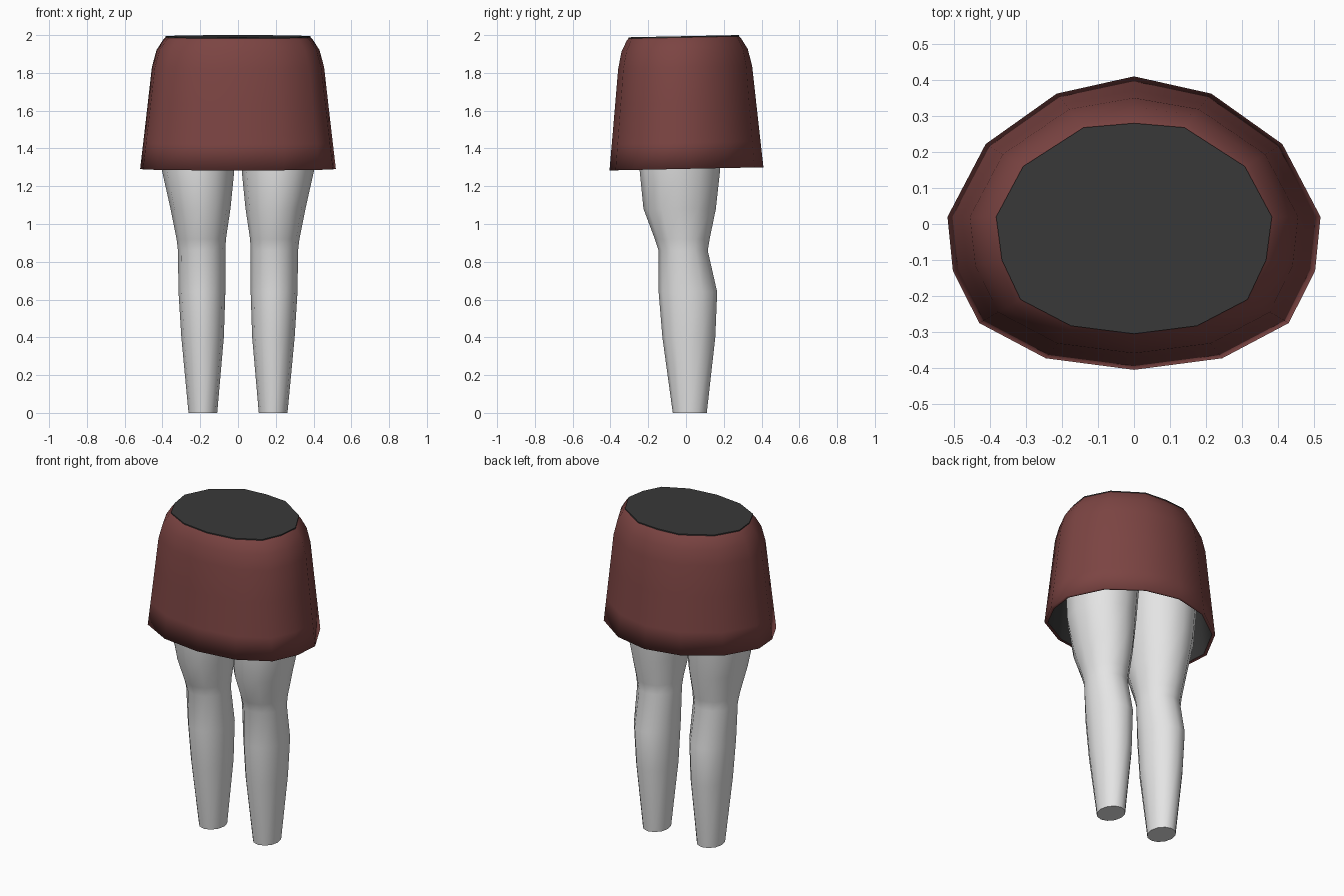
import bpy, bmesh, math

if "Cube" in bpy.data.objects:
    bpy.data.objects.remove(bpy.data.objects["Cube"])


def material(name, rgb):
    m = bpy.data.materials.new(name)
    m.diffuse_color = (*rgb, 1)
    m.use_nodes = True
    m.node_tree.nodes["Principled BSDF"].inputs["Base Color"].default_value = m.diffuse_color
    return m


RED = material("dark_red_cloth", (0.20, 0.058, 0.055))
DARK = material("charcoal", (0.04, 0.04, 0.04))
PALE = material("pale_grey", (0.78, 0.78, 0.78))


def loft(name, rings, mat, caps=(False, False), smooth=True, inward=False):
    """Skin equal-sized counter-clockwise rings listed from bottom to top."""
    bm = bmesh.new()
    rows = [[bm.verts.new(p) for p in ring] for ring in rings]
    n = len(rows[0])
    for low, high in zip(rows, rows[1:]):
        for i in range(n):
            j = (i + 1) % n
            f = bm.faces.new((low[i], low[j], high[j], high[i]))
            f.smooth = smooth
    if caps[0]:
        bm.faces.new(rows[0][::-1])
    if caps[1]:
        bm.faces.new(rows[-1])
    if caps[0] or caps[1]:
        for e in bm.edges:
            if len(e.link_faces) == 2 and any(len(f.verts) > 4 for f in e.link_faces):
                e.smooth = False
    if inward:
        bmesh.ops.reverse_faces(bm, faces=bm.faces[:])
    mesh = bpy.data.meshes.new(name)
    bm.to_mesh(mesh)
    bm.free()
    mesh.materials.append(mat)
    ob = bpy.data.objects.new(name, mesh)
    bpy.context.collection.objects.link(ob)
    return ob


# Right halves of the waist and hem outlines, front to back
WAIST = [(0, -.305), (.175, -.283), (.315, -.21), (.367, -.10),
         (.383, .02), (.308, .16), (.14, .268), (0, .28)]
HEM = [(0, -.405), (.245, -.373), (.43, -.275), (.503, -.13),
       (.518, .02), (.412, .222), (.215, .362), (0, .41)]


def skirt_ring(t, z, scale=1.0):
    """Outline blended from waist (0) to hem (1), slightly higher at the back."""
    half = [(a[0] + (b[0] - a[0]) * t, a[1] + (b[1] - a[1]) * t)
            for a, b in zip(WAIST, HEM)]
    full = half + [(-x, y) for x, y in half[-2:0:-1]]
    return [(x * scale, y * scale, z + 0.02 * y) for x, y in full]


# Skirt shell with a thin turned-in hem
PROFILE = [(1, 1.292), (.88, 1.43), (.70, 1.64), (.54, 1.83),
           (.36, 1.92), (.10, 1.975), (0, 1.988)]
loft("skirt", [skirt_ring(1, 1.292, .96)] + [skirt_ring(t, z) for t, z in PROFILE], RED)

# Dark lining inside the skirt
loft("skirt_lining", [skirt_ring(t, z, .96) for t, z in PROFILE[:-1]], DARK, inward=True)

# Closed waist with a thin dark edge
loft("waist_cap", [skirt_ring(0, 1.987), skirt_ring(0, 1.9945)], DARK,
     caps=(False, True), smooth=False)

# Leg sections: z, inner x, outer x, front y, back y
LEG = [(0.005, .110, .262, -.07, .11), (.40, .075, .300, -.125, .155),
       (.64, .067, .315, -.145, .165), (.86, .067, .318, -.145, .115),
       (.92, .064, .325, -.165, .125), (1.08, .040, .357, -.225, .158),
       (1.28, .020, .402, -.245, .18), (1.55, .002, .42, -.25, .20)]
SIDES = 12
for name, s in (("right_leg", 1), ("left_leg", -1)):
    rings = []
    for z, x0, x1, y0, y1 in LEG:
        ring = []
        for i in range(SIDES):
            a = 2 * math.pi * i / SIDES
            ring.append((s * ((x0 + x1) / 2 + (x1 - x0) / 2 * math.cos(a)),
                         (y0 + y1) / 2 + (y1 - y0) / 2 * math.sin(a),
                         z - (0.005 if z < .1 else 0)))
        rings.append(ring if s > 0 else ring[::-1])
    loft(name, rings, PALE, caps=(True, True))
